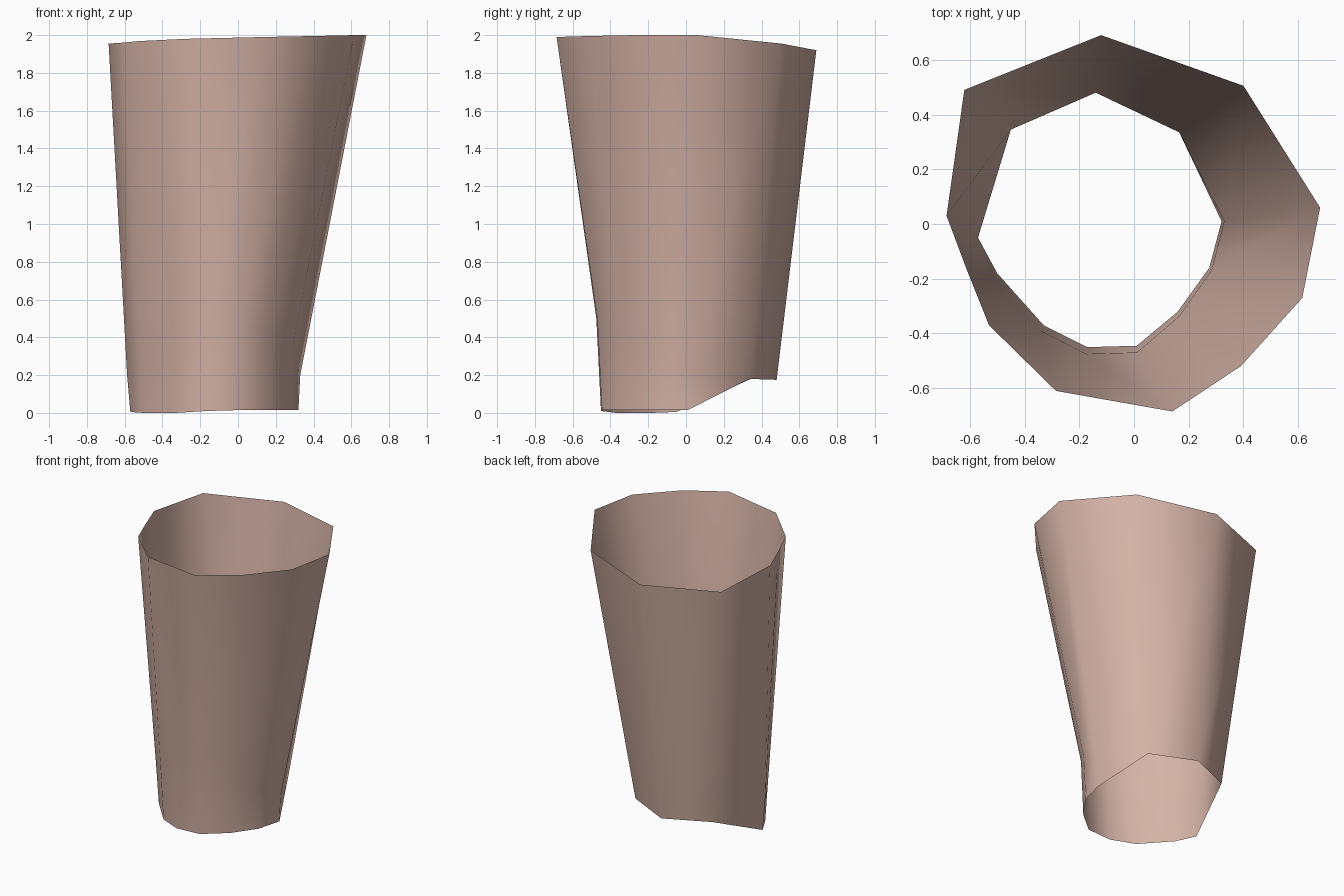
import bpy, bmesh

if "Cube" in bpy.data.objects:
    bpy.data.objects.remove(bpy.data.objects["Cube"])

skin = bpy.data.materials.new("dusty pink")
skin.diffuse_color = (0.66, 0.45, 0.385, 1)
skin.use_nodes = True
skin.node_tree.nodes["Principled BSDF"].inputs["Base Color"].default_value = skin.diffuse_color

# Rim, bend line and lower hem of the open sleeve, counter-clockwise from the right
rim = [(0.68, 0.06, 2.0), (0.40, 0.505, 1.955), (-0.12, 0.69, 1.92), (-0.62, 0.49, 1.925),
       (-0.685, 0.03, 1.955), (-0.61, -0.17, 1.96), (-0.53, -0.37, 1.968),
       (-0.285, -0.61, 1.98), (0.14, -0.685, 1.99), (0.39, -0.52, 1.995), (0.615, -0.27, 2.0)]
hem = [(0.32, 0.01, 0.015), (0.165, 0.335, 0.18), (-0.14, 0.48, 0.175), (-0.45, 0.345, 0.18),
       (-0.57, -0.05, 0.005), (-0.50, -0.18, 0.0), (-0.33, -0.37, 0.0),
       (-0.17, -0.45, 0.01), (0.01, -0.445, 0.015), (0.16, -0.32, 0.015), (0.275, -0.16, 0.015)]
# Bend line: the hem pushed out slightly and raised towards the front; it meets the hem at the back
bend_z = [0.2, None, None, None, 0.2, 0.28, 0.4, 0.5, 0.5, 0.42, 0.33]
bend = [h if z is None else (h[0] * 1.03, h[1] * 1.055, z) for h, z in zip(hem, bend_z)]

# Sleeve wall, skipping the quads that collapse at the back
bm = bmesh.new()
rings = [[bm.verts.new(p) for p in r] for r in (hem, bend, rim)]
for i, z in enumerate(bend_z):
    if z is None:
        bm.verts.remove(rings[1][i])
        rings[1][i] = rings[0][i]
for low, high in zip(rings, rings[1:]):
    for i in range(len(rim)):
        j = (i + 1) % len(rim)
        corners = list(dict.fromkeys((low[i], low[j], high[j], high[i])))
        if len(corners) > 2:
            bm.faces.new(corners).smooth = True
bmesh.ops.recalc_face_normals(bm, faces=bm.faces)
# Normals must face away from the axis
f = max(bm.faces, key=lambda f: f.calc_center_median().y)
if f.normal.y < 0:
    bmesh.ops.reverse_faces(bm, faces=bm.faces)

mesh = bpy.data.meshes.new("sleeve")
bm.to_mesh(mesh)
bm.free()
mesh.materials.append(skin)
bpy.context.collection.objects.link(bpy.data.objects.new("sleeve", mesh))
